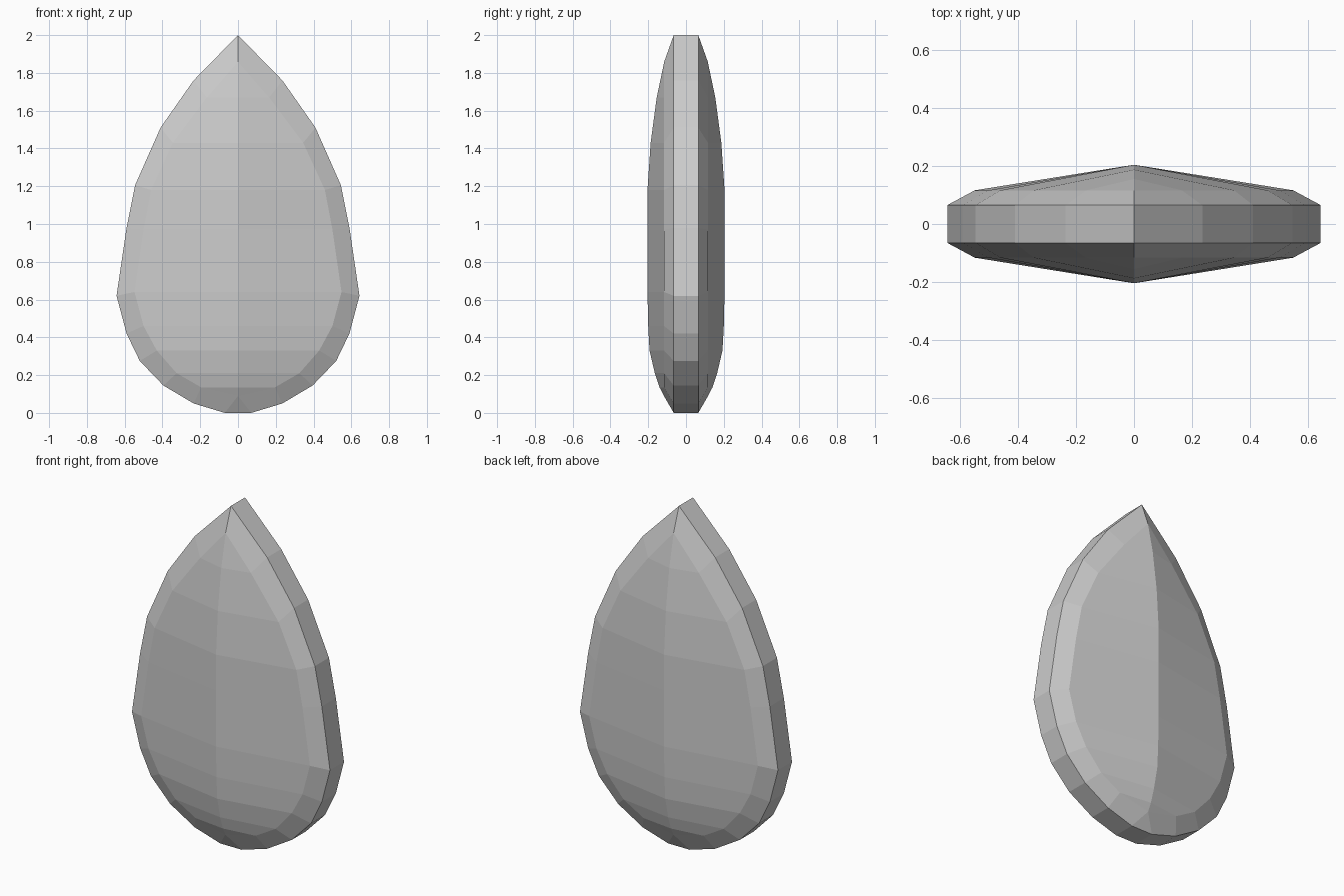
import bpy, bmesh

if "Cube" in bpy.data.objects:
    bpy.data.objects.remove(bpy.data.objects["Cube"])

# Right half of the teardrop rim (x, z), tip to bottom
rim = [(0, 2), (.235, 1.76), (.41, 1.51), (.545, 1.205), (.59, .98), (.643, .62),
       (.59, .42), (.52, .275), (.395, .145), (.235, .05), (.07, .0), (0, 0)]
# Inner edge of the bevel, and depth of the centre ridge beside each point
inner = [(0, 1.86), (.165, 1.67), (.345, 1.43), (.46, 1.18), (.5, .97), (.548, .64),
         (.5, .46), (.43, .33), (.325, .21), (.195, .135), (0, .09), (0, .09)]
ridge = [.115, .155, .187, .204, .204, .204, .2, .193, .165, .14, .117, .117]
RIM_Y, BEVEL_Y = .065, .116

bm = bmesh.new()


def strip(a, b):
    """Join two point rows with faces, skipping collapsed corners."""
    for i in range(len(a) - 1):
        pts = []
        for p in (a[i], a[i + 1], b[i + 1], b[i]):
            if p not in pts:
                pts.append(p)
        if len(pts) > 2:
            bm.faces.new([bm.verts.new(p) for p in pts])


for sx in (1, -1):
    # Flat side band
    strip([(sx * x, -RIM_Y, z) for x, z in rim], [(sx * x, RIM_Y, z) for x, z in rim])
    for sy in (1, -1):
        edge = [(sx * x, sy * RIM_Y, z) for x, z in rim]
        bevel = [(sx * x, sy * (ridge[i] if x == 0 else BEVEL_Y), z)
                 for i, (x, z) in enumerate(inner)]
        spine = [(sx * 0, sy * r, z) for r, (x, z) in zip(ridge, inner)]
        # Bevel and faceted face
        strip(edge, bevel)
        strip(bevel, spine)

bmesh.ops.remove_doubles(bm, verts=bm.verts, dist=.0005)
bmesh.ops.recalc_face_normals(bm, faces=bm.faces)
mesh = bpy.data.meshes.new("teardrop_gem")
bm.to_mesh(mesh)
bm.free()
gem = bpy.data.objects.new("teardrop_gem", mesh)
bpy.context.collection.objects.link(gem)
